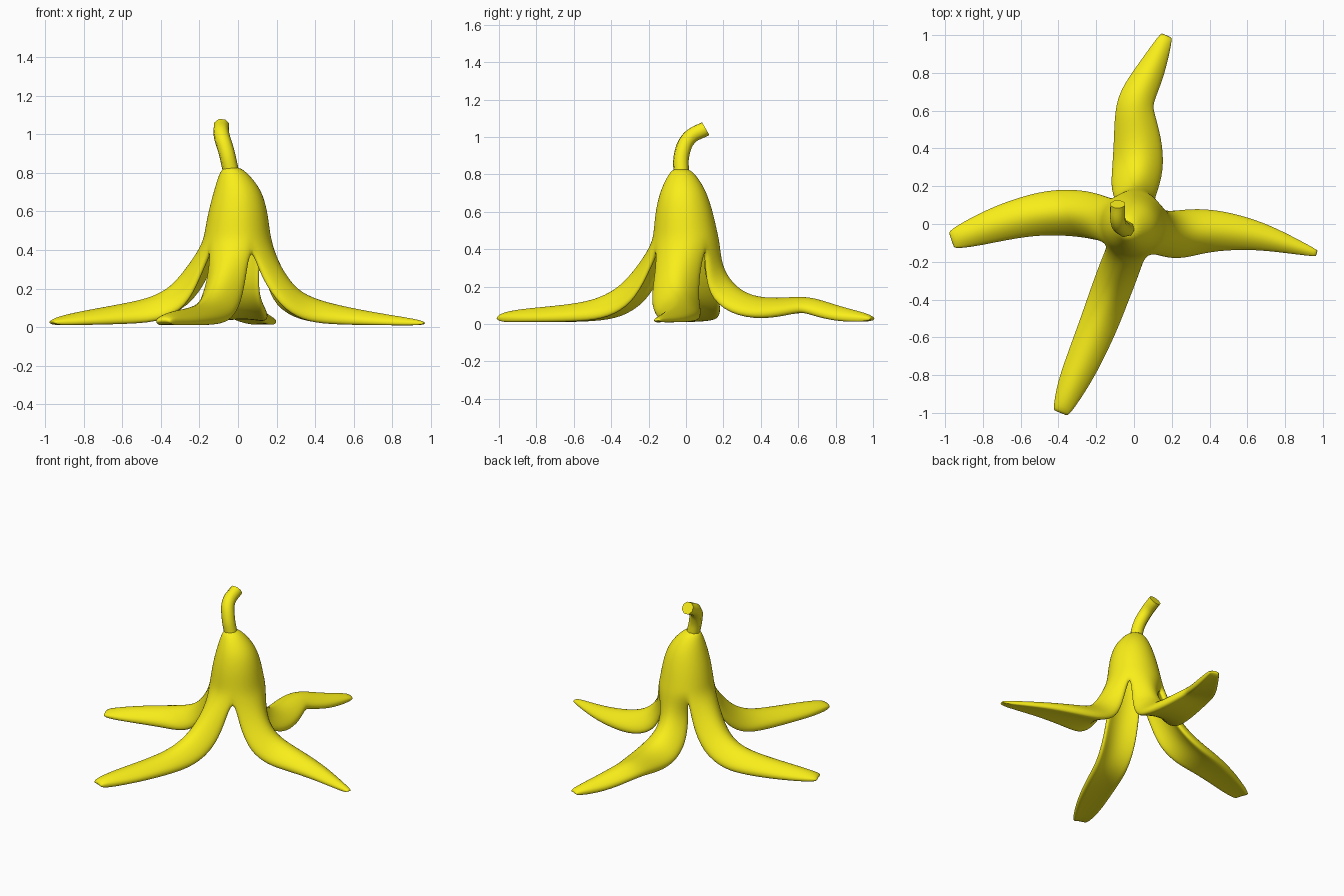
import bpy, bmesh
from math import sin, cos, radians
from mathutils import Vector

if "Cube" in bpy.data.objects:
    bpy.data.objects.remove(bpy.data.objects["Cube"])

N = 6            # strips across each petal
THICK = 0.045    # skin thickness in the dome

mat = bpy.data.materials.new("yellow_skin")
mat.diffuse_color = (0.95, 0.86, 0.01, 1)
mat.use_nodes = True
mat.node_tree.nodes["Principled BSDF"].inputs["Base Color"].default_value = mat.diffuse_color

# dome rings: centre x, centre y, radius, height
DOME = [(-.035, -.027, .042, .834), (-.02, -.02, .08, .79), (0, -.015, .125, .71),
        (0, -.01, .155, .60), (-.003, -.003, .170, .50), (-.003, 0, .183, .43)]

# petal stations: x, y, top z, half width
RIGHT = [(.225, -.055, .31, .125), (.30, -.05, .205, .135), (.38, -.035, .157, .128),
         (.50, -.037, .12, .108), (.68, -.065, .083, .078), (.84, -.115, .056, .047), (.975, -.158, .033, .018)]
BACK = [(0, .195, .31, .10), (.01, .25, .22, .125), (.025, .33, .16, .145), (.02, .45, .138, .133),
        (0, .60, .15, .107), (.02, .69, .143, .098), (.10, .83, .092, .08), (.178, 1.01, .05, .035)]
LEFT = [(-.26, .05, .32, .125), (-.35, .06, .21, .13), (-.45, .06, .157, .128),
        (-.58, .04, .127, .113), (-.74, -.005, .098, .097), (-.88, -.055, .07, .076), (-.975, -.088, .042, .05)]
FRONT = [(-.085, -.25, .32, .11), (-.115, -.34, .215, .112), (-.15, -.43, .157, .11),
         (-.19, -.54, .118, .107), (-.27, -.73, .096, .097), (-.34, -.88, .083, .08), (-.392, -1.01, .058, .045)]
DEPTH = [.12, .15, .142, .115, .088]     # petal depth from the split outwards
HOLLOW = [.6, .65, .85, .92]             # share of the depth that is solid at the middle

bm = bmesh.new()
S = [2 * j / N - 1 for j in range(N + 1)]


def ring(cx, cy, r, z, a0, a1):
    angs = [radians(a0 + (a1 - a0) * j / N) for j in range(N + 1)]
    return [bm.verts.new((cx + r * cos(a), cy + r * sin(a), z)) for a in angs]


def petal(a0, a1, stations, caps):
    outer = [ring(*d, a0, a1) for d in DOME]
    inner = [ring(cx, cy, max(r - THICK, .02 + .25 * (.834 - z)), z - .3 * max(0, z - .65), a0, a1)
             for cx, cy, r, z in DOME]
    caps[0].extend(outer[0][:-1])
    caps[1].extend(inner[0][:-1])
    mid = radians((a0 + a1) / 2)
    pts = [Vector((.18 * cos(mid), .18 * sin(mid), .43))] + [Vector(s[:3]) for s in stations]
    last = len(stations)
    for i, (x, y, z, w) in enumerate(stations, 1):
        t = (pts[min(i + 1, last)] - pts[i - 1]).normalized()
        u = Vector((0, 0, 1)).cross(t).normalized()
        n = t.cross(u)
        edge = min(DEPTH[min(i, 5) - 1], z - .008)
        core = edge * (HOLLOW[i - 1] if i < 5 else .96)
        sag = edge * (.25 if i == last else .72 if i < 4 else .6)
        outer.append([bm.verts.new(pts[i] + u * w * s - n * sag * s * s) for s in S])
        inner.append([bm.verts.new(pts[i] + u * w * .93 * s - n * (core + (edge - core) * s * s))
                      for s in S])
    for i in range(len(outer) - 1):
        a, b, c, d = outer[i], outer[i + 1], inner[i], inner[i + 1]
        for j in range(N):
            bm.faces.new((a[j], b[j], b[j + 1], a[j + 1]))
            bm.faces.new((c[j], c[j + 1], d[j + 1], d[j]))
        if i >= len(DOME) - 1:          # side walls below the split
            bm.faces.new((a[0], c[0], d[0], b[0]))
            bm.faces.new((a[N], b[N], d[N], c[N]))
    for j in range(N):                  # tip
        bm.faces.new((outer[-1][j], inner[-1][j], inner[-1][j + 1], outer[-1][j + 1]))


# peel: closed skin with shared dome seams, petals split below
caps = ([], [])
petal(-65, 40, RIGHT, caps)
petal(40, 128, BACK, caps)
petal(128, 216, LEFT, caps)
petal(216, 295, FRONT, caps)
for cap in caps:
    bm.faces.new(cap)
bmesh.ops.remove_doubles(bm, verts=bm.verts, dist=0.0005)
bmesh.ops.recalc_face_normals(bm, faces=bm.faces)
me = bpy.data.meshes.new("peel")
bm.to_mesh(me)
bm.free()
peel = bpy.data.objects.new("peel", me)
bpy.context.collection.objects.link(peel)
me.materials.append(mat)
for f in me.polygons:
    f.use_smooth = True
sub = peel.modifiers.new("smooth", 'SUBSURF')
sub.levels = sub.render_levels = 2

# stem: bent tube with a flat cut end
cu = bpy.data.curves.new("stem", 'CURVE')
cu.dimensions = '3D'
cu.bevel_depth = 0.042
cu.bevel_resolution = 2
cu.resolution_u = 6
cu.use_fill_caps = True
STEM = [(-.035, -.026, .80), (-.06, -.022, .91), (-.085, .018, .995), (-.086, .105, 1.045)]
sp = cu.splines.new('BEZIER')
sp.bezier_points.add(len(STEM) - 1)
for bp, co in zip(sp.bezier_points, STEM):
    bp.co = co
    bp.handle_left_type = bp.handle_right_type = 'AUTO'
cu.materials.append(mat)
stem = bpy.data.objects.new("stem", cu)
bpy.context.collection.objects.link(stem)
bpy.context.view_layer.objects.active = stem
stem.select_set(True)
bpy.ops.object.convert(target='MESH')
bpy.ops.object.shade_smooth_by_angle(angle=radians(50))
